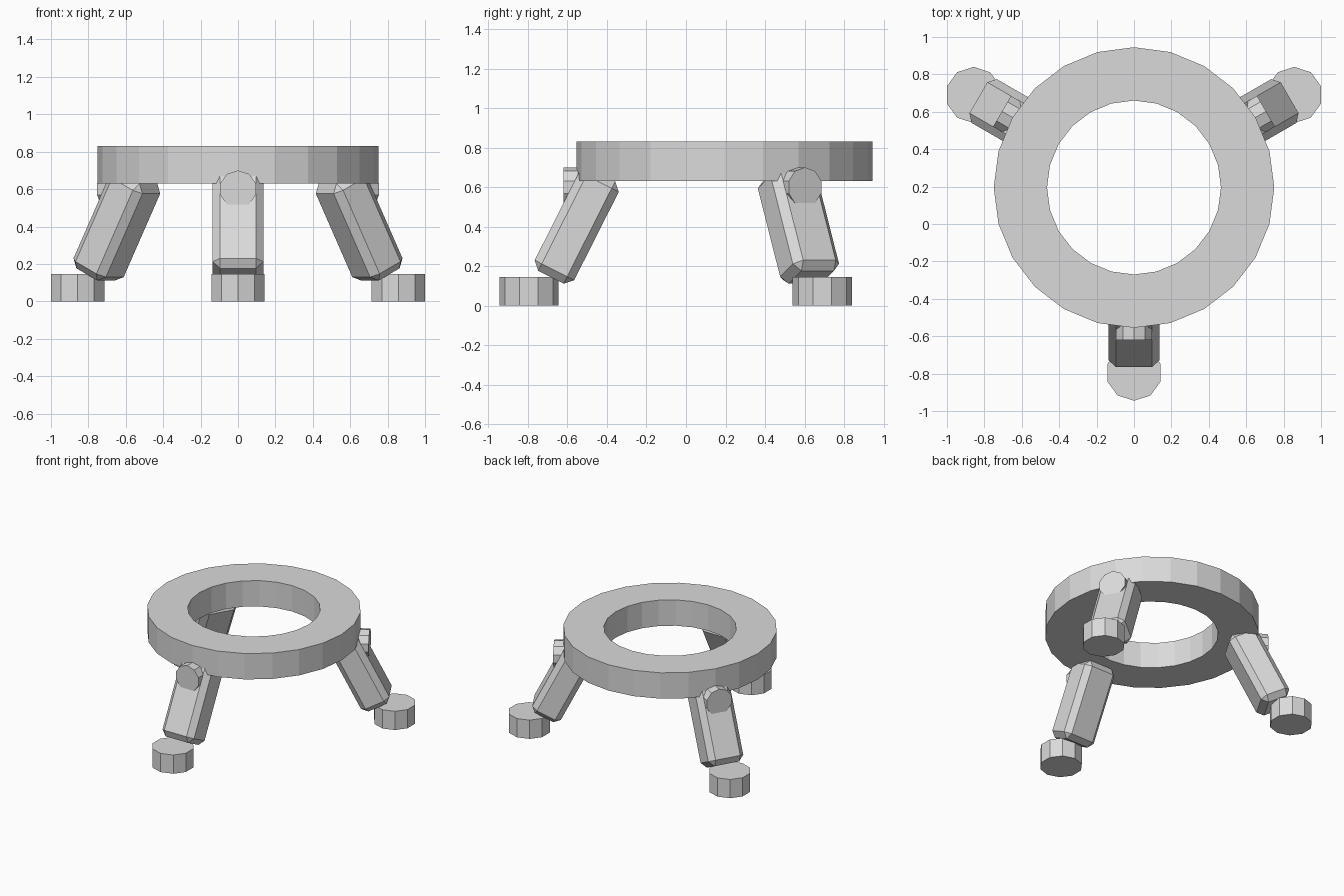
import bpy, bmesh
from math import radians, pi
from mathutils import Matrix, Vector

if "Cube" in bpy.data.objects:
    bpy.data.objects.remove(bpy.data.objects["Cube"])

CENTRE = Vector((0, 0.195, 0))   # axis of the ring

grey = bpy.data.materials.new("light grey")
grey.diffuse_color = (0.7, 0.7, 0.7, 1)
grey.use_nodes = True
grey.node_tree.nodes["Principled BSDF"].inputs["Base Color"].default_value = grey.diffuse_color


def finish(name, bm, matrix=Matrix()):
    """Turn a bmesh into a flat-shaded grey object."""
    bm.transform(matrix)
    bmesh.ops.recalc_face_normals(bm, faces=bm.faces)
    mesh = bpy.data.meshes.new(name)
    bm.to_mesh(mesh)
    bm.free()
    mesh.materials.append(grey)
    ob = bpy.data.objects.new(name, mesh)
    bpy.context.collection.objects.link(ob)
    return ob


def cylinder(name, sides, radius, depth, matrix):
    bm = bmesh.new()
    bmesh.ops.create_cone(bm, cap_ends=True, segments=sides, radius1=radius,
                          radius2=radius, depth=depth)
    return finish(name, bm, matrix)


# Seat ring: rectangular section spun in 24 steps
bm = bmesh.new()
section = [(0.465, 0.63), (0.75, 0.63), (0.75, 0.83), (0.465, 0.83)]
verts = [bm.verts.new((r, 0, z)) for r, z in section]
edges = [bm.edges.new((verts[i], verts[(i + 1) % 4])) for i in range(4)]
bmesh.ops.spin(bm, geom=verts + edges, axis=(0, 0, 1), cent=(0, 0, 0),
               angle=2 * pi, steps=24, use_merge=False)
bmesh.ops.remove_doubles(bm, verts=bm.verts, dist=0.0005)
finish("seat_ring", bm, Matrix.Translation(CENTRE))

# Three legs around the ring, each with a round knob and a foot
for label, turn in (("front", 0), ("right", 120), ("left", 240)):
    place = Matrix.Translation(CENTRE) @ Matrix.Rotation(radians(turn), 4, 'Z')

    # Chamfered, splayed leg block
    bm = bmesh.new()
    bmesh.ops.create_cube(bm, size=1, matrix=Matrix.Diagonal((0.27, 0.224, 0.58, 1)))
    bmesh.ops.bevel(bm, geom=bm.edges[:], offset=0.04, segments=1,
                    profile=0.5, affect='EDGES')
    finish(label + "_leg", bm, place @ Matrix.Translation((0, -0.748, 0.403))
           @ Matrix.Rotation(radians(-26.8), 4, 'X'))

    # Knob facing outward at the top of the leg
    cylinder(label + "_knob", 10, 0.1, 0.12,
             place @ Matrix.Translation((0, -0.755, 0.6)) @ Matrix.Rotation(pi / 2, 4, 'X'))

    # Foot disc, not turned with the leg
    spot = place @ Vector((0, -0.99, 0.0725))
    cylinder(label + "_foot", 10, 0.15, 0.145, Matrix.Translation(spot))
